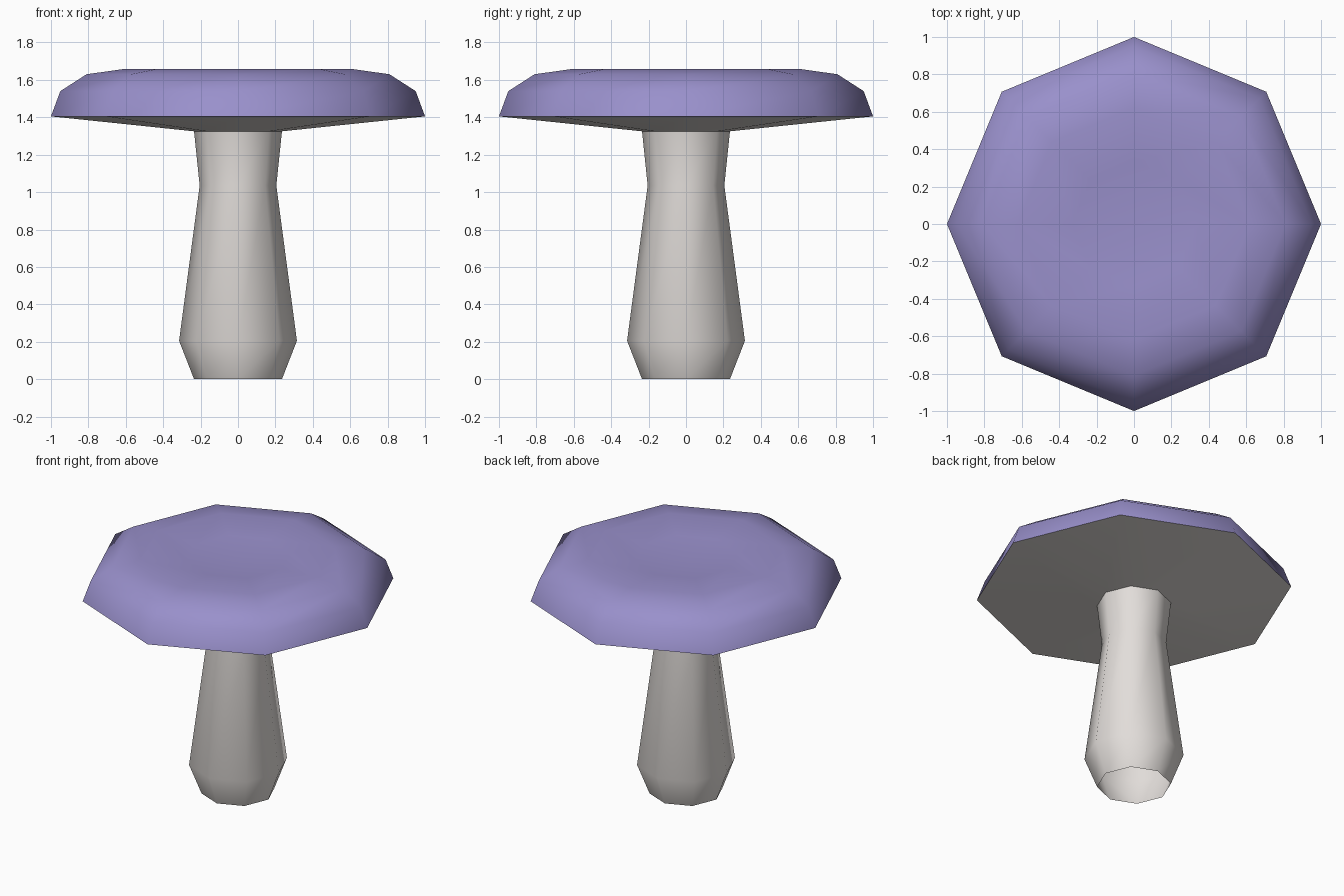
import bpy, bmesh, math

if "Cube" in bpy.data.objects:
    bpy.data.objects.remove(bpy.data.objects["Cube"])

SIDES = 8


def material(name, rgb):
    m = bpy.data.materials.new(name)
    m.diffuse_color = (*rgb, 1.0)
    m.use_nodes = True
    m.node_tree.nodes["Principled BSDF"].inputs["Base Color"].default_value = m.diffuse_color
    return m


def lathe(name, profile, mat):
    """Turn (radius, height) points, listed bottom to top of the outer side, round z.
    A radius of 0 closes the shape with a fan."""
    bm = bmesh.new()
    rings = []
    for r, z in profile:
        if r == 0:
            rings.append([bm.verts.new((0, 0, z))] * SIDES)
        else:
            rings.append([bm.verts.new((r * math.cos(math.tau * i / SIDES),
                                        r * math.sin(math.tau * i / SIDES), z))
                          for i in range(SIDES)])
    for a, b in zip(rings, rings[1:]):
        for i in range(SIDES):
            j = (i + 1) % SIDES
            corners = list(dict.fromkeys((a[i], a[j], b[j], b[i])))
            bm.faces.new(corners).smooth = True
    mesh = bpy.data.meshes.new(name)
    bm.to_mesh(mesh)
    bm.free()
    mesh.materials.append(mat)
    obj = bpy.data.objects.new(name, mesh)
    bpy.context.collection.objects.link(obj)
    return obj


purple = material("purple", (0.32, 0.28, 0.60))
pale_grey = material("pale grey", (0.76, 0.725, 0.70))

# Stem: bulging foot, narrow neck, open at the bottom
lathe("stem", [(0.235, 0), (0.315, 0.205), (0.205, 1.035), (0.235, 1.325)], pale_grey)

# Underside of the cap: shallow cone from stem to rim
lathe("cap_underside", [(0.235, 1.325), (1.0, 1.405)], pale_grey)

# Cap: rounded shoulder with a shallow dimple on top
lathe("cap", [(1.0, 1.405), (0.95, 1.54), (0.81, 1.63), (0.62, 1.657),
              (0.33, 1.635), (0, 1.615)], purple)
